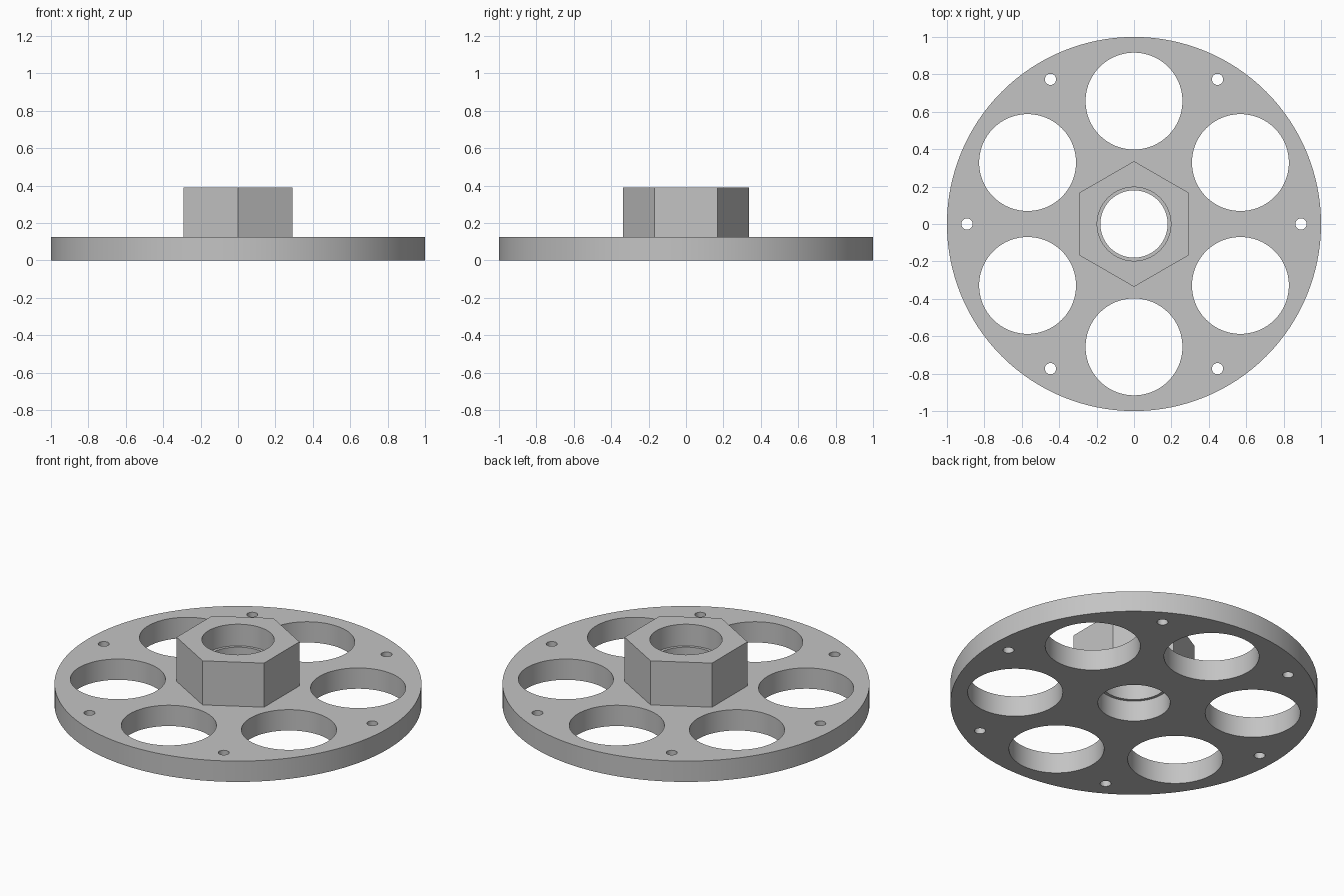
import bpy
import math

cube = bpy.data.objects.get("Cube")
if cube:
    bpy.data.objects.remove(cube, do_unlink=True)

PLATE_TOP = 0.125
HUB_TOP = 0.39
LIP_TOP = 0.26

grey = bpy.data.materials.new("plain grey")
grey.use_nodes = True
colour = (0.55, 0.55, 0.55, 1)
grey.diffuse_color = colour
grey.node_tree.nodes["Principled BSDF"].inputs["Base Color"].default_value = colour


def prism(name, radius, z0, z1, sides=96, x=0, y=0, turn=0):
    bpy.ops.mesh.primitive_cylinder_add(
        vertices=sides, radius=radius, depth=z1 - z0,
        location=(x, y, (z0 + z1) / 2), rotation=(0, 0, turn))
    obj = bpy.context.object
    obj.name = name
    obj.data.materials.append(grey)
    return obj


def combine(body, tool, operation):
    mod = body.modifiers.new(tool.name, "BOOLEAN")
    mod.operation = operation
    mod.solver = "EXACT"
    mod.object = tool
    bpy.context.view_layer.objects.active = body
    bpy.ops.object.modifier_apply(modifier=mod.name)
    bpy.data.objects.remove(tool, do_unlink=True)


# Round plate with a hexagonal hub standing on it
plate = prism("plate_with_hex_hub", 1, 0, PLATE_TOP, sides=128)
combine(plate, prism("hex_hub", 0.336, PLATE_TOP / 2, HUB_TOP, sides=6), "UNION")

# Central bore, narrowed by a lip inside the hub
for name, radius, z0, z1 in (("lip_bore", 0.18, -0.2, 0.6),
                             ("lower_bore", 0.197, -0.2, PLATE_TOP),
                             ("upper_bore", 0.197, LIP_TOP, 0.6)):
    combine(plate, prism(name, radius, z0, z1), "DIFFERENCE")

# Rings of large openings and small bolt holes
for name, radius, ring, start, sides in (("opening", 0.259, 0.657, 30, 96),
                                         ("bolt_hole", 0.03, 0.893, 0, 32)):
    for i in range(6):
        a = math.radians(start + 60 * i)
        hole = prism(name, radius, -0.2, 0.3, sides,
                     ring * math.cos(a), ring * math.sin(a))
        combine(plate, hole, "DIFFERENCE")

# Smooth round walls, sharp rims
bpy.ops.object.select_all(action="DESELECT")
plate.select_set(True)
bpy.context.view_layer.objects.active = plate
bpy.ops.object.transform_apply(location=True, rotation=True, scale=True)
bpy.ops.object.shade_smooth_by_angle(angle=math.radians(30))
